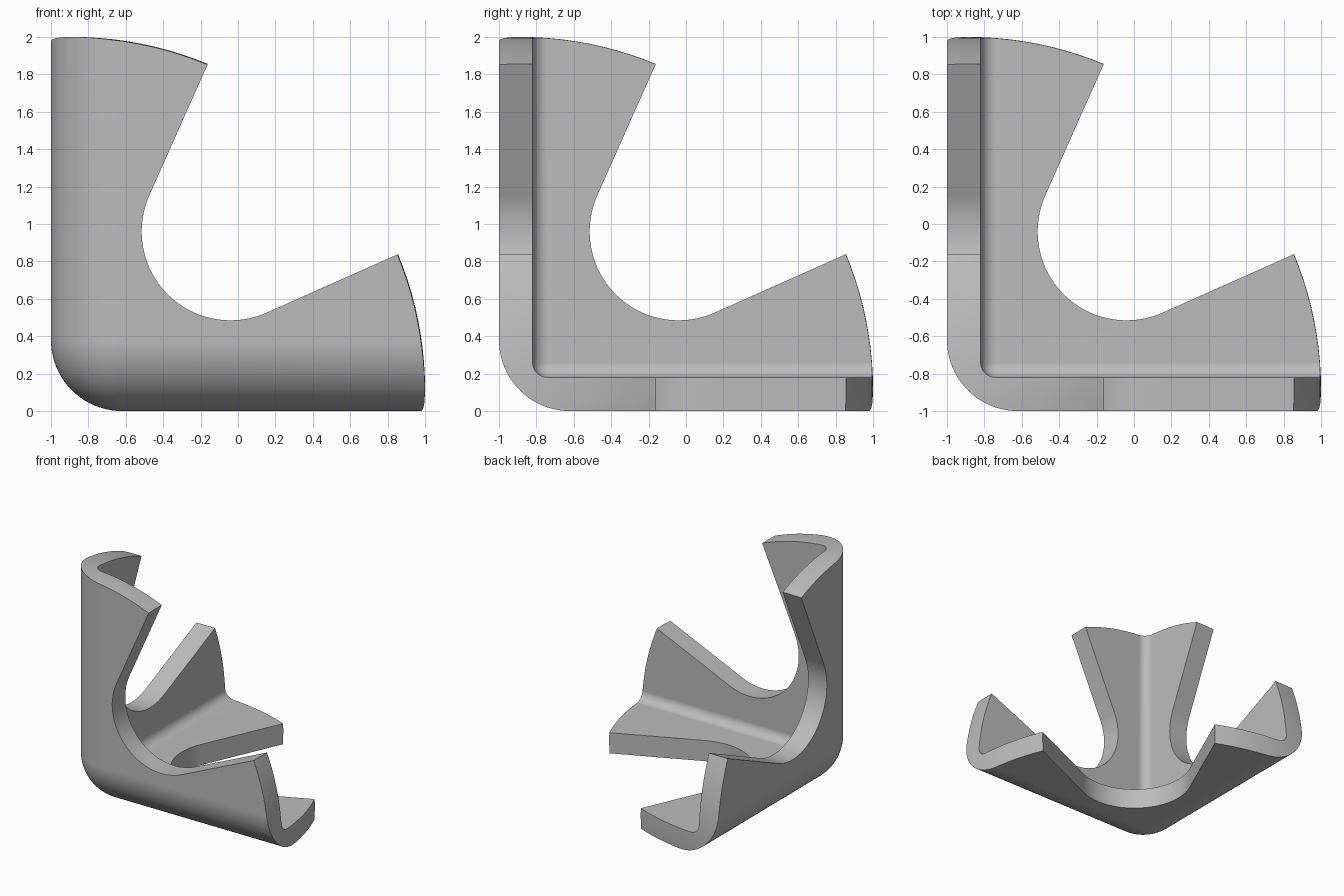
import bpy, bmesh, math
from mathutils import Vector

default = bpy.data.objects.get("Cube")
if default:
    bpy.data.objects.remove(default, do_unlink=True)

WALL = 0.18           # plate thickness
OUTER_R = 0.38        # rounding of the outside corner
INNER_R = 0.08        # fillet of the inside corner
CORNER = Vector((-1, -1, 0))


def add_object(name, bm):
    bmesh.ops.recalc_face_normals(bm, faces=bm.faces)
    mesh = bpy.data.meshes.new(name)
    bm.to_mesh(mesh)
    bm.free()
    obj = bpy.data.objects.new(name, mesh)
    bpy.context.collection.objects.link(obj)
    return obj


def rounded_box(name, inset, size, radius, segments):
    """Cube growing from the corner, with every edge rounded."""
    bm = bmesh.new()
    bmesh.ops.create_cube(bm, size=size)
    bmesh.ops.translate(bm, verts=bm.verts, vec=CORNER + Vector((inset + size / 2,) * 3))
    bmesh.ops.bevel(bm, geom=bm.edges[:], offset=radius, segments=segments,
                    profile=0.5, affect='EDGES')
    return add_object(name, bm)


def ball(name, inset, radius):
    bm = bmesh.new()
    bmesh.ops.create_uvsphere(bm, u_segments=160, v_segments=80, radius=radius)
    bmesh.ops.translate(bm, verts=bm.verts, vec=CORNER + Vector((inset,) * 3))
    return add_object(name, bm)


def notch(name, axis):
    """Keyhole prism: a round throat that opens outward along two tangents."""
    centre, radius, reach, steps = 0.96, 0.475, 2.5, 48
    start, end = math.radians(156), math.radians(294)
    outline = []
    for i in range(steps + 1):
        a = start + (end - start) * i / steps
        outline.append((centre + radius * math.cos(a), centre + radius * math.sin(a)))
    (u0, v0), (u1, v1) = outline[0], outline[-1]
    du, dv = math.sin(start), -math.cos(start)
    outline.append((u1 + reach * dv, v1 + reach * du))
    outline.append((u0 + reach * du, v0 + reach * dv))
    bm = bmesh.new()
    verts = []
    for u, v in outline:
        p = [u, v]
        p.insert(axis, -0.5)
        verts.append(bm.verts.new(CORNER + Vector(p)))
    face = bm.faces.new(verts)
    extruded = bmesh.ops.extrude_face_region(bm, geom=[face])
    push = Vector((0, 0, 0))
    push[axis] = 0.9
    bmesh.ops.translate(bm, vec=push, verts=[g for g in extruded["geom"]
                                             if isinstance(g, bmesh.types.BMVert)])
    return add_object(name, bm)


def combine(target, tool, operation):
    mod = target.modifiers.new("cut", 'BOOLEAN')
    mod.operation, mod.solver, mod.object = operation, 'EXACT', tool
    bpy.context.view_layer.objects.active = target
    bpy.ops.object.modifier_apply(modifier=mod.name)
    bpy.data.objects.remove(tool, do_unlink=True)


# Three-sided corner shell
bracket = rounded_box("corner_bracket", 0, 3.0, OUTER_R, 20)
combine(bracket, rounded_box("inner_hollow", WALL, 4.0, INNER_R, 8), 'DIFFERENCE')

# Keyhole notch through each plate
for axis in range(3):
    combine(bracket, notch("plate_notch", axis), 'DIFFERENCE')

# Curved arm ends
combine(bracket, ball("end_trim", 0.115, 1.885), 'INTERSECT')

# Plain grey finish
grey = bpy.data.materials.new("plain_grey")
grey.use_nodes = True
colour = (0.5, 0.5, 0.5, 1)
grey.diffuse_color = colour
grey.node_tree.nodes["Principled BSDF"].inputs["Base Color"].default_value = colour
bracket.data.materials.clear()
bracket.data.materials.append(grey)

# Smooth rounds with crisp cut edges
bpy.ops.object.select_all(action='DESELECT')
bracket.select_set(True)
bpy.context.view_layer.objects.active = bracket
bpy.ops.object.shade_smooth_by_angle(angle=math.radians(25))
normals = bracket.modifiers.new("flat_plates", 'WEIGHTED_NORMAL')
normals.keep_sharp = True
